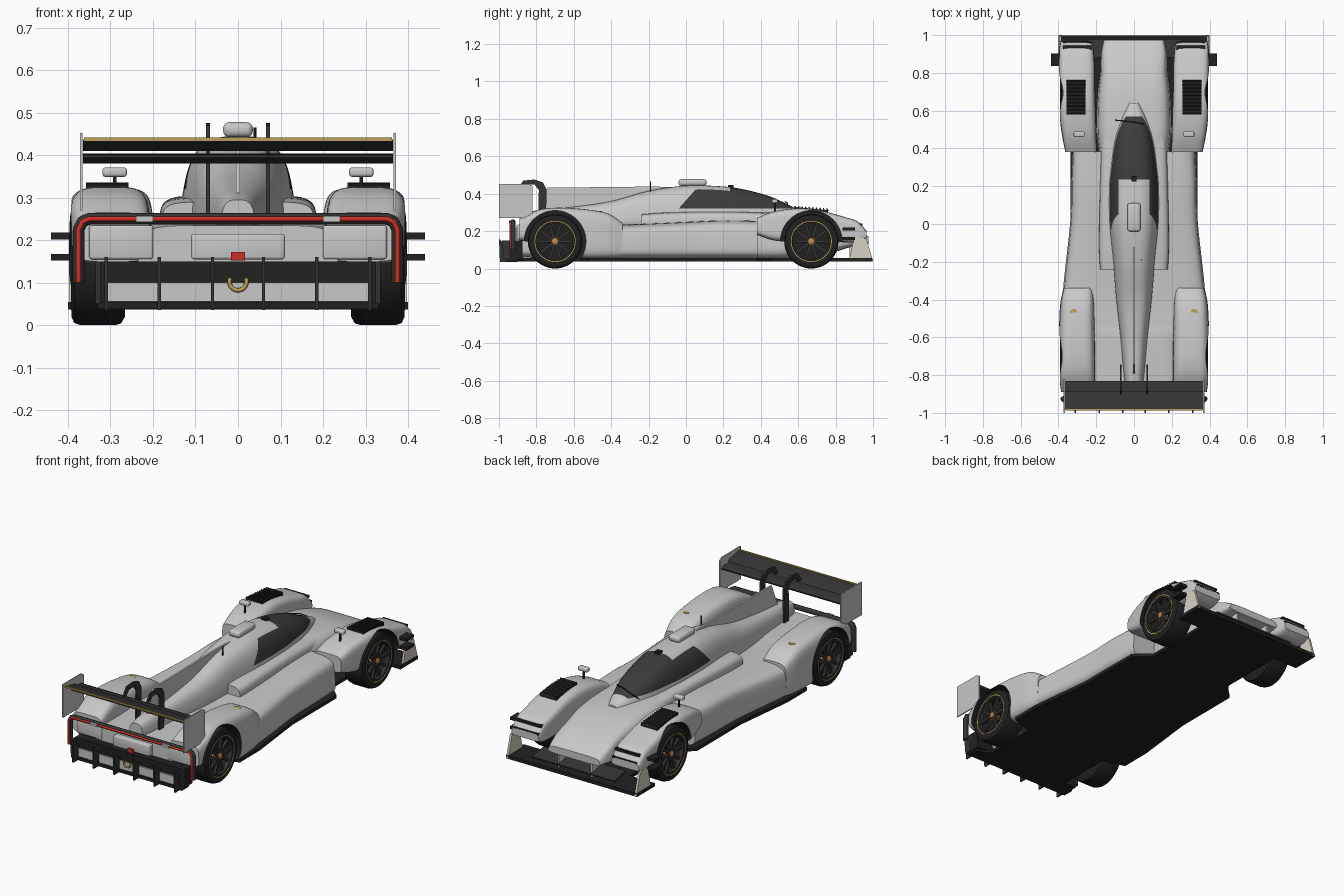
import bpy, bmesh, math
from mathutils import Vector

if "Cube" in bpy.data.objects:
    bpy.data.objects.remove(bpy.data.objects["Cube"])


def material(name, r, g, b):
    m = bpy.data.materials.new(name)
    m.use_nodes = True
    m.diffuse_color = (r, g, b, 1)
    m.node_tree.nodes["Principled BSDF"].inputs["Base Color"].default_value = (r, g, b, 1)
    return m


BODY = material("light grey paint", .58, .58, .58)
CARBON = material("dark carbon", .035, .035, .035)
BLACK = material("black rubber", .015, .015, .015)
GLASS = material("tinted glass", .045, .045, .045)
GOLD = material("gold", .52, .36, .1)
RED = material("red", .6, .03, .02)
CREAM = material("cream", .68, .64, .54)
ORANGE = material("orange hub", .6, .25, .06)


def smooth(ob):
    for p in ob.data.polygons:
        p.use_smooth = True
    ob.data.set_sharp_from_angle(angle=math.radians(35))


def finish(bm, name, mat, mirror=False):
    bmesh.ops.recalc_face_normals(bm, faces=bm.faces)
    me = bpy.data.meshes.new(name)
    bm.to_mesh(me)
    bm.free()
    ob = bpy.data.objects.new(name, me)
    bpy.context.collection.objects.link(ob)
    me.materials.append(mat)
    smooth(ob)
    if mirror:
        ob.modifiers.new("Mirror", 'MIRROR')
    return ob


def box(name, c, size, mat, mirror=False, bevel=0, tilt=0):
    bm = bmesh.new()
    bmesh.ops.create_cube(bm, size=1)
    for v in bm.verts:
        v.co = Vector([a * s for a, s in zip(v.co, size)])
        y, z = v.co.y, v.co.z
        v.co.y, v.co.z = y * math.cos(tilt) - z * math.sin(tilt), y * math.sin(tilt) + z * math.cos(tilt)
        v.co += Vector(c)
    if bevel:
        bmesh.ops.bevel(bm, geom=bm.edges[:], offset=bevel, segments=3, profile=.5, affect='EDGES')
    return finish(bm, name, mat, mirror)


def plate(name, pts, a, b, mat, mirror=False, flat=False):
    """Extrude a (y, z) outline from x=a to b, or an (x, y) outline from z=a to b."""
    bm = bmesh.new()
    place = (lambda p, t: (p[0], p[1], t)) if flat else (lambda p, t: (t, p[0], p[1]))
    r1, r2 = [[bm.verts.new(place(p, t)) for p in pts] for t in (a, b)]
    bm.faces.new(r1)
    bm.faces.new(r2)
    for i in range(len(pts)):
        j = i - 1
        bm.faces.new((r1[j], r1[i], r2[i], r2[j]))
    return finish(bm, name, mat, mirror)


def loft(name, rows, mat, n=4, taper=0, mirror=False, ring=40, steps=8):
    """Skin rounded-box sections; each row is y, centre x, half width, bottom, top."""
    rows = [Vector(r) for r in rows]
    fine = []
    for i in range(len(rows) - 1):
        p0, p1, p2, p3 = rows[max(i - 1, 0)], rows[i], rows[i + 1], rows[min(i + 2, len(rows) - 1)]
        for k in range(steps):
            t = k / steps
            fine.append(p1 + (p2 - p0) * (t / 2) + (2 * p0 - 5 * p1 + 4 * p2 - p3) * (t * t / 2)
                        + (3 * p1 - p0 - 3 * p2 + p3) * (t ** 3 / 2))
    fine.append(rows[-1])
    bm = bmesh.new()
    loops = []
    for y, xc, hw, zb, zt in fine:
        loop = []
        for i in range(ring):
            a = 2 * math.pi * (i + .5) / ring
            c, s = math.cos(a), math.sin(a)
            u, w = (math.copysign(abs(q) ** (2 / n), q) for q in (c, s))
            h = (w + 1) / 2
            loop.append(bm.verts.new((xc + hw * u * (1 - taper * h), y, zb + (zt - zb) * h)))
        loops.append(loop)
    for l1, l2 in zip(loops, loops[1:]):
        for i in range(ring):
            bm.faces.new((l1[i - 1], l1[i], l2[i], l2[i - 1]))
    bm.faces.new(loops[0])
    bm.faces.new(loops[-1])
    return finish(bm, name, mat, mirror)


def lathe(name, pts, y, z, mat, closed=True, seg=48):
    """Spin an (x, radius) profile about the axle line, mirrored to both sides."""
    bm = bmesh.new()
    rings = [[bm.verts.new((x, y + r * math.cos(2 * math.pi * i / seg), z + r * math.sin(2 * math.pi * i / seg)))
              for i in range(seg)] for x, r in pts]
    for l1, l2 in zip(rings, rings[1:] + (rings[:1] if closed else [])):
        for i in range(seg):
            bm.faces.new((l1[i - 1], l1[i], l2[i], l2[i - 1]))
    if not closed:
        bm.faces.new(rings[0])
        bm.faces.new(rings[-1])
    return finish(bm, name, mat, True)


def tube(name, pts, radius, mat):
    cu = bpy.data.curves.new(name, 'CURVE')
    cu.dimensions = '3D'
    cu.bevel_depth = radius
    cu.bevel_resolution = 2
    cu.use_fill_caps = True
    sp = cu.splines.new('POLY')
    sp.points.add(len(pts) - 1)
    for p, q in zip(sp.points, pts):
        p.co = (*q, 1)
    ob = bpy.data.objects.new(name, cu)
    bpy.context.collection.objects.link(ob)
    cu.materials.append(mat)


# Floor, splitter and front corner plates
half = [(.25, .85), (.25, .46), (.335, .38), (.335, 0), (.375, -.35), (.375, -.52), (.25, -.56), (.25, -.87), (.33, -.9), (.33, -.96)]
plate("floor", half + [(-x, y) for x, y in half[::-1]], .038, .055, BLACK, flat=True)
box("front_splitter", (0, .92, .046), (.8, .155, .018), BLACK)
plate("splitter_endplate", [(.87, .04), (1, .04), (.965, .16), (.9, .17)], .385, .397, CREAM, True)
box("front_wing_flap", (0, .93, .085), (.5, .1, .008), CARBON, tilt=-.2)
box("nose_pillar", (.1, .92, .1), (.012, .09, .1), CREAM, True)
box("dive_plane", (.415, .87, .21), (.05, .065, .016), BLACK, True)
box("lower_dive_plane", (.415, .87, .16), (.05, .065, .016), BLACK, True)

# Central body
loft("nose", [(.975, 0, .165, .13, .17), (.9, 0, .18, .12, .215), (.8, 0, .185, .09, .255),
              (.68, 0, .2, .06, .285), (.5, 0, .205, .05, .3), (.36, 0, .19, .05, .3)], BODY, n=5, taper=.1)
loft("cockpit_tub", [(.5, 0, .17, .1, .295), (.2, 0, .18, .1, .305), (-.1, 0, .185, .1, .3), (-.24, 0, .18, .1, .29)],
     BODY, n=7)
pod = loft("sidepods", [(.385, 0, .33, .05, .255), (.2, 0, .338, .05, .258), (0, 0, .343, .05, .25), (-.35, 0, .38, .05, .235),
                        (-.52, 0, .375, .05, .235), (-.62, 0, .25, .05, .24), (-.9, 0, .24, .06, .235)], BODY, n=6, taper=.04)
canopy = loft("canopy_and_engine_cover", [
    (.64, 0, .035, .24, .3), (.57, 0, .075, .22, .33), (.45, 0, .118, .2, .385), (.3, 0, .14, .2, .425), (.18, 0, .15, .2, .44),
    (0, 0, .147, .2, .443), (-.2, 0, .125, .2, .415), (-.4, 0, .105, .2, .36), (-.6, 0, .08, .2, .33),
    (-.8, 0, .06, .2, .31), (-.89, 0, .045, .225, .295)], BODY, n=3, taper=.3, ring=56)

# Cut the window outline into the canopy and tint it
bm = bmesh.new()
bm.from_mesh(canopy.data)
for co, no in [((0, 0, .32), (0, 0, 1)), ((0, .57, 0), (0, 1, 0)), ((0, .235, 0), (0, 1, 0)),
               ((0, -.04, .32), (0, .09, -.08)), ((.082, 0, 0), (1, 0, 0)), ((-.082, 0, 0), (1, 0, 0))]:
    bmesh.ops.bisect_plane(bm, geom=bm.verts[:] + bm.edges[:] + bm.faces[:], plane_co=co, plane_no=no)
for f in bm.faces:
    x, y, z = f.calc_center_median()
    roof = y < .235 and abs(x) < .082
    f.material_index = int(z > .32 and y < .57 and .09 * (y + .04) > .08 * (z - .32) and not roof)
bm.to_mesh(canopy.data)
bm.free()
canopy.data.materials.append(GLASS)
smooth(canopy)

plate("spine_fin", [(.02, .435), (-.2, .438), (-.74, .432), (-.8, .29), (-.1, .28)], -.005, .005, BODY)
box("roof_intake", (0, .035, .46), (.07, .15, .035), BODY, bevel=.014)
box("roof_camera", (0, .24, .437), (.028, .03, .02), BLACK)
tube("antenna", [(.04, -.19, .38), (.04, -.19, .465)], .003, BLACK)
tube("wiper", [(-.1, .55, .325), (.0, .54, .353), (.05, .53, .357)], .003, BLACK)

# Fenders
front = loft("front_fenders", [(.965, .305, .085, .16, .2), (.92, .305, .093, .14, .25), (.85, .303, .097, .14, .275),
                               (.72, .302, .098, .14, .31), (.6, .3, .1, .14, .322), (.47, .29, .093, .15, .305),
                               (.38, .28, .085, .18, .27)], BODY, n=5, taper=.06, mirror=True)
rear = loft("rear_fenders", [(-.34, .295, .08, .06, .245), (-.42, .3, .092, .055, .295), (-.55, .302, .097, .055, .318),
                             (-.7, .302, .099, .08, .325), (-.8, .302, .098, .13, .31), (-.89, .295, .092, .15, .265)],
            BODY, n=4.5, taper=.06, mirror=True)

# Wheel arches
AXLES = {"front": .67, "rear": -.7}
cutters = {k: lathe(k + "_arch_cutter", [(.25, .165), (.5, .165)], y, .145, BLACK, closed=False) for k, y in AXLES.items()}
for ob, key in ((front, "front"), (rear, "rear"), (pod, "rear")):
    mod = ob.modifiers.new("Arch", 'BOOLEAN')
    mod.object, mod.operation, mod.solver, mod.material_mode = cutters[key], 'DIFFERENCE', 'EXACT', 'TRANSFER'
    if len(ob.modifiers) > 1:
        ob.modifiers.move(1, 0)
deps = bpy.context.evaluated_depsgraph_get()
for ob in (front, rear, pod):
    baked = bpy.data.meshes.new_from_object(ob.evaluated_get(deps))
    ob.modifiers.clear()
    ob.data = baked
    smooth(ob)
for c in cutters.values():
    bpy.data.objects.remove(c)

# Wheels
for key, y in AXLES.items():
    lathe(key + "_tyres", [(.268, .1), (.266, .125), (.275, .141), (.29, .145), (.37, .145), (.385, .14),
                           (.392, .125), (.39, .104), (.38, .1)], y, .145, BLACK)
    lathe(key + "_rim_barrels", [(.27, .1), (.34, .098), (.34, .02), (.3, .02), (.27, .08)], y, .145, BLACK)
    lathe(key + "_rim_lips", [(.38, .102), (.389, .102), (.389, .094), (.37, .094)], y, .145, CARBON)
    lathe(key + "_gold_rings", [(.388, .11), (.393, .11), (.393, .105), (.388, .105)], y, .145, GOLD)
    lathe(key + "_hubs", [(.34, .016), (.386, .016), (.39, .01)], y, .145, ORANGE, closed=False, seg=16)
    for i in range(10):
        a = math.pi * i / 5
        c = (.372, y + .055 * math.cos(a), .145 + .055 * math.sin(a))
        box(key + "_spoke", c, (.014, .085, .014), CARBON, True, tilt=a)

# Front fender details
box("louvre_base", (.308, .67, .312), (.1, .18, .016), BLACK, True, tilt=-.1)
for i in range(10):
    box("louvre_blade", (.308, .585 + i * .019, .327 - i * .0015), (.1, .007, .016), BLACK, True, tilt=.4)
for z in (.2, .235):
    box("headlight_slot", (.3, .95 - (z - .2) * .6, z), (.15, .03, .012), BLACK, True)
box("mirror", (.29, .475, .36), (.058, .03, .022), BODY, True, bevel=.007)
box("mirror_stem", (.29, .475, .325), (.008, .01, .06), BLACK, True)

# Fuel caps
bpy.ops.mesh.primitive_cylinder_add(radius=.02, depth=.012, location=(0, 0, 0))
cap = bpy.context.object
cap.name = "fuel_caps"
for v in cap.data.vertices:
    v.co += Vector((.32, -.47, .301))
cap.data.materials.append(GOLD)
cap.modifiers.new("Mirror", 'MIRROR')

# Rear wing
plate("wing_main_plane", [(-.83, .395), (-.85, .404), (-.93, .4), (-.93, .394), (-.86, .38), (-.835, .385)], -.365, .365, CARBON)
plate("wing_flap", [(-.885, .412), (-.9, .42), (-.985, .437), (-.985, .432), (-.92, .41)], -.365, .365, CARBON)
box("wing_gold_edge", (0, -.984, .437), (.724, .008, .008), GOLD)
plate("wing_endplate", [(-.82, .27), (-.82, .44), (-.84, .452), (-1, .452), (-1, .27)], .366, .372, BODY, True)
plate("wing_swan_neck", [(-.75, .24), (-.745, .42), (-.765, .46), (-.81, .476), (-.87, .47), (-.9, .425), (-.875, .425),
                         (-.855, .447), (-.81, .45), (-.787, .42), (-.79, .24)], .066, .075, CARBON, True)

# Tail: light frame, diffuser and fins
arch = [(.375, .1), (.375, .225), (.366, .243), (.35, .25)]
arch += [(-x, z) for x, z in arch[::-1]]
tube("rear_light_frame", [(x, -.925, z) for x, z in arch], .014, CARBON)
tube("rear_light_strip", [(x, -.938, z) for x, z in arch], .006, RED)
box("light_strip_gap", (.22, -.94, .25), (.04, .014, .014), BODY, True)
box("tail_panel", (0, -.91, .185), (.22, .04, .06), BODY, bevel=.006)
box("tail_side_panel", (.275, -.895, .195), (.15, .02, .08), BODY, True, bevel=.006)
box("diffuser_box", (0, -.91, .1), (.67, .07, .1), BLACK)
box("diffuser_step", (0, -.949, .078), (.62, .009, .045), BODY)
for x in (.06, .185, .31):
    plate("diffuser_fin", [(-.9, .036), (-.995, .036), (-1, .16), (-.96, .12), (-.9, .11)], x - .004, x + .004, CARBON, True)
plate("diffuser_endplate", [(-.88, .05), (-.975, .05), (-.985, .15), (-.88, .15)], .324, .335, CARBON, True)
box("rain_light", (0, -.935, .162), (.032, .014, .02), RED)
tube("tow_hook", [(.02 * math.cos(a), -.965, .102 + .02 * math.sin(a))
                  for a in [math.pi * (.85 + 1.3 * i / 16) for i in range(17)]], .005, GOLD)
